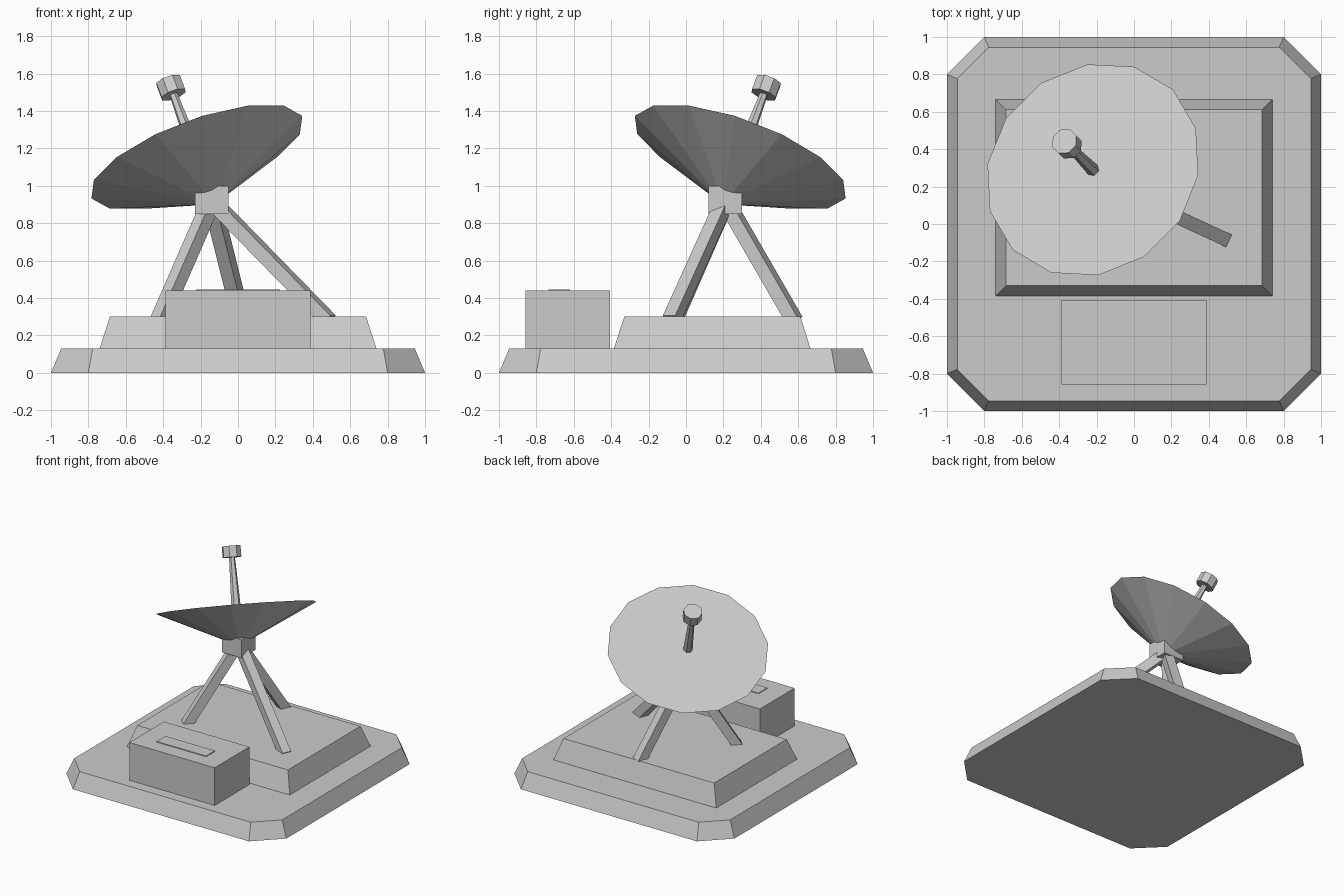
import bpy
import bmesh
from math import radians, pi
from mathutils import Vector, Matrix

cube = bpy.data.objects.get("Cube")
if cube:
    bpy.data.objects.remove(cube, do_unlink=True)

# One flat grey for the whole model
grey = bpy.data.materials.new("light_grey")
grey.use_nodes = True
grey.diffuse_color = (0.6, 0.6, 0.6, 1)
grey.node_tree.nodes["Principled BSDF"].inputs["Base Color"].default_value = grey.diffuse_color


def finish(name, bm):
    bmesh.ops.recalc_face_normals(bm, faces=bm.faces)
    mesh = bpy.data.meshes.new(name)
    bm.to_mesh(mesh)
    bm.free()
    mesh.materials.append(grey)
    obj = bpy.data.objects.new(name, mesh)
    bpy.context.collection.objects.link(obj)
    return obj


def loft(name, lower, upper, z0, z1):
    """Solid between two outlines with equal point counts."""
    bm = bmesh.new()
    a = [bm.verts.new((x, y, z0)) for x, y in lower]
    b = [bm.verts.new((x, y, z1)) for x, y in upper]
    bm.faces.new(a)
    bm.faces.new(b)
    for i in range(len(a)):
        j = (i + 1) % len(a)
        bm.faces.new((a[i], a[j], b[j], b[i]))
    return finish(name, bm)


def rect(x, y0, y1):
    return [(-x, y0), (x, y0), (x, y1), (-x, y1)]


def octagon(r, c):
    return [(-c, -r), (c, -r), (r, -c), (r, c), (c, r), (-c, r), (-r, c), (-r, -c)]


def cone(name, sides, r0, r1, depth, matrix):
    bm = bmesh.new()
    bmesh.ops.create_cone(bm, cap_ends=True, segments=sides, radius1=r0,
                          radius2=r1, depth=depth, matrix=matrix)
    bmesh.ops.remove_doubles(bm, verts=bm.verts, dist=0.0001)
    return finish(name, bm)


# Stepped base and equipment cabinet
loft("base_slab", octagon(1.0, 0.8), octagon(0.945, 0.777), 0, 0.13)
loft("plinth", rect(0.74, -0.385, 0.665), rect(0.685, -0.33, 0.612), 0.13, 0.3)
box = rect(0.388, -0.857, -0.407)
loft("cabinet", box, box, 0.13, 0.44)
lid = rect(0.225, -0.735, -0.62)
loft("cabinet_lid", lid, lid, 0.439, 0.446)

# Hub that carries the dish
hub = Vector((-0.14, 0.21, 0.92))
hub_outline = [(hub.x + x, hub.y + y) for x, y in rect(0.09, -0.09, 0.09)]
loft("hub", hub_outline, hub_outline, 0.85, 1.0)

# Three square legs with one side facing up
feet = {"left_leg": (0.485, -0.08, 0.28),
        "right_leg": (-0.42, -0.07, 0.28),
        "back_leg": (0.02, 0.58, 0.28)}
for name, foot in feet.items():
    along = Vector(foot) - hub
    z = along.normalized()
    x = z.cross(Vector((0, 0, 1))).normalized()
    turn = Matrix((x, z.cross(x), z)).transposed().to_4x4()
    bm = bmesh.new()
    bmesh.ops.create_cube(bm, size=1, matrix=Matrix.Translation(hub + along / 2) @ turn
                          @ Matrix.Diagonal((0.073, 0.073, along.length, 1)))
    finish(name, bm)

# Tilted dish, feed rod and feed head share one axis
tilt = (Matrix.Translation((-0.22, 0.29, 1.153))
        @ Matrix.Rotation(radians(135), 4, "Z") @ Matrix.Rotation(radians(27.8), 4, "Y"))


def on_axis(height, spin=0):
    return tilt @ Matrix.Translation((0, 0, height)) @ Matrix.Rotation(spin, 4, "Z")


cone("dish", 14, 0.01, 0.606, 0.28, on_axis(-0.14))
cone("feed_rod", 6, 0.036, 0.022, 0.4, on_axis(0.19))
cone("feed_head", 8, 0.072, 0.072, 0.085, on_axis(0.42, pi / 8))
